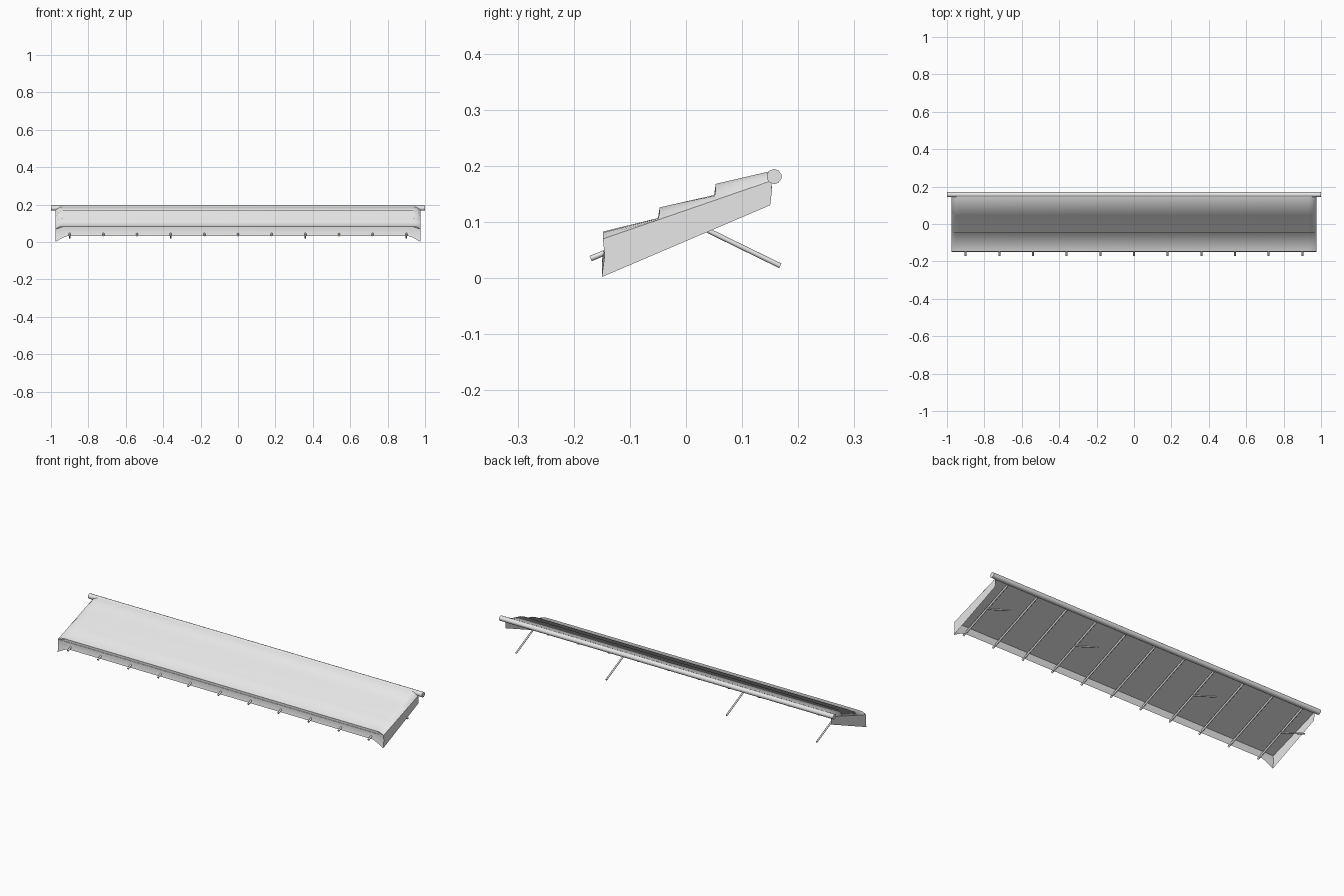
import bpy, bmesh, math
from mathutils import Vector

if "Cube" in bpy.data.objects:
    bpy.data.objects.remove(bpy.data.objects["Cube"], do_unlink=True)

grey = bpy.data.materials.new("light_grey")
grey.use_nodes = True
grey.diffuse_color = (0.8, 0.8, 0.8, 1)
grey.node_tree.nodes["Principled BSDF"].inputs["Base Color"].default_value = (0.8, 0.8, 0.8, 1)

HALF = 0.975          # half width of the fabric
FRONT, BACK = -0.148, 0.152


def base_z(y):
    """Height of the straight seam under the padded steps."""
    return 0.07 + 0.345 * (y - FRONT)


def finish(name, bm, angle):
    bmesh.ops.remove_doubles(bm, verts=bm.verts, dist=0.0004)
    mesh = bpy.data.meshes.new(name)
    bm.to_mesh(mesh)
    bm.free()
    mesh.materials.append(grey)
    ob = bpy.data.objects.new(name, mesh)
    bpy.context.collection.objects.link(ob)
    bpy.ops.object.select_all(action='DESELECT')
    ob.select_set(True)
    bpy.context.view_layer.objects.active = ob
    bpy.ops.object.shade_smooth_by_angle(angle=math.radians(angle))
    return ob


def sheet(name, rows, angle=40):
    """Surface through a grid of points."""
    bm = bmesh.new()
    grid = [[bm.verts.new(p) for p in row] for row in rows]
    for a, b in zip(grid, grid[1:]):
        for i in range(len(a) - 1):
            bm.faces.new((a[i], a[i + 1], b[i + 1], b[i]))
    return finish(name, bm, angle)


def bar(name, start, end, radius, sides):
    """Round bar between two points."""
    start, end = Vector(start), Vector(end)
    axis = end - start
    bm = bmesh.new()
    bmesh.ops.create_cone(bm, cap_ends=True, segments=sides, radius1=radius,
                          radius2=radius, depth=axis.length)
    bmesh.ops.rotate(bm, verts=bm.verts, matrix=axis.to_track_quat('Z', 'Y').to_matrix())
    bmesh.ops.translate(bm, verts=bm.verts, vec=(start + end) / 2)
    return finish(name, bm, 50)


# Padded stepped top, rounding down to the seam at both ends
stations = [(-HALF, 0), (-0.965, 0.5), (-0.953, 0.85), (-0.935, 1)]
stations += [(-x, k) for x, k in reversed(stations)]
steps = [(FRONT, 0.083), (-0.05, 0.107), (-0.047, 0.126),
         (0.05, 0.148), (0.053, 0.168), (BACK, 0.191)]
rows = []
for y, z in steps:
    rows.append([(x, y, base_z(y) + k * (z - base_z(y))) for x, k in stations])
sheet("canopy_top", rows, 85)

# Front valance, hanging lower at the corners
valance = []
for y, z, corner in ((FRONT, 0.083, 0.07), (-0.145, 0.055, 0.04), (-0.15, 0.033, 0.002)):
    valance.append([(x, y, corner + (z - corner) * k)
                    for x, k in ((-HALF, 0), (-0.935, 0.7 if z < 0.08 else 1), (-0.91, 1),
                                 (0.91, 1), (0.935, 0.7 if z < 0.08 else 1), (HALF, 0))])
sheet("front_valance", valance)

# Flat lining below the steps
sheet("canopy_lining", [[(x, y, base_z(y) - 0.001) for x in (-HALF, HALF)]
                        for y in (FRONT, BACK)])

# Hanging end flaps
for side, label in ((-1, "right"), (1, "left")):
    x = side * HALF
    sheet(label + "_end_flap", [
        [(x, FRONT, base_z(FRONT)), (x, BACK, base_z(BACK))],
        [(x, -0.145, 0.04), (x, 0.153, 0.155)],
        [(x, -0.15, 0.002), (x, 0.15, 0.13)]])

# Roller tube along the back
bar("roller_tube", (-1, 0.157, 0.181), (1, 0.157, 0.181), 0.0135, 10)

# Sloping ribs, with a prop strut on four of them
for i in range(11):
    x = -0.9 + 0.18 * i
    bar(f"rib_{i + 1}", (x, -0.17, 0.035), (x, 0.152, 0.165), 0.005, 8)
    if i in (0, 3, 7, 10):
        bar(f"prop_strut_{i + 1}", (x, 0, 0.104), (x, 0.168, 0.022), 0.0045, 8)
